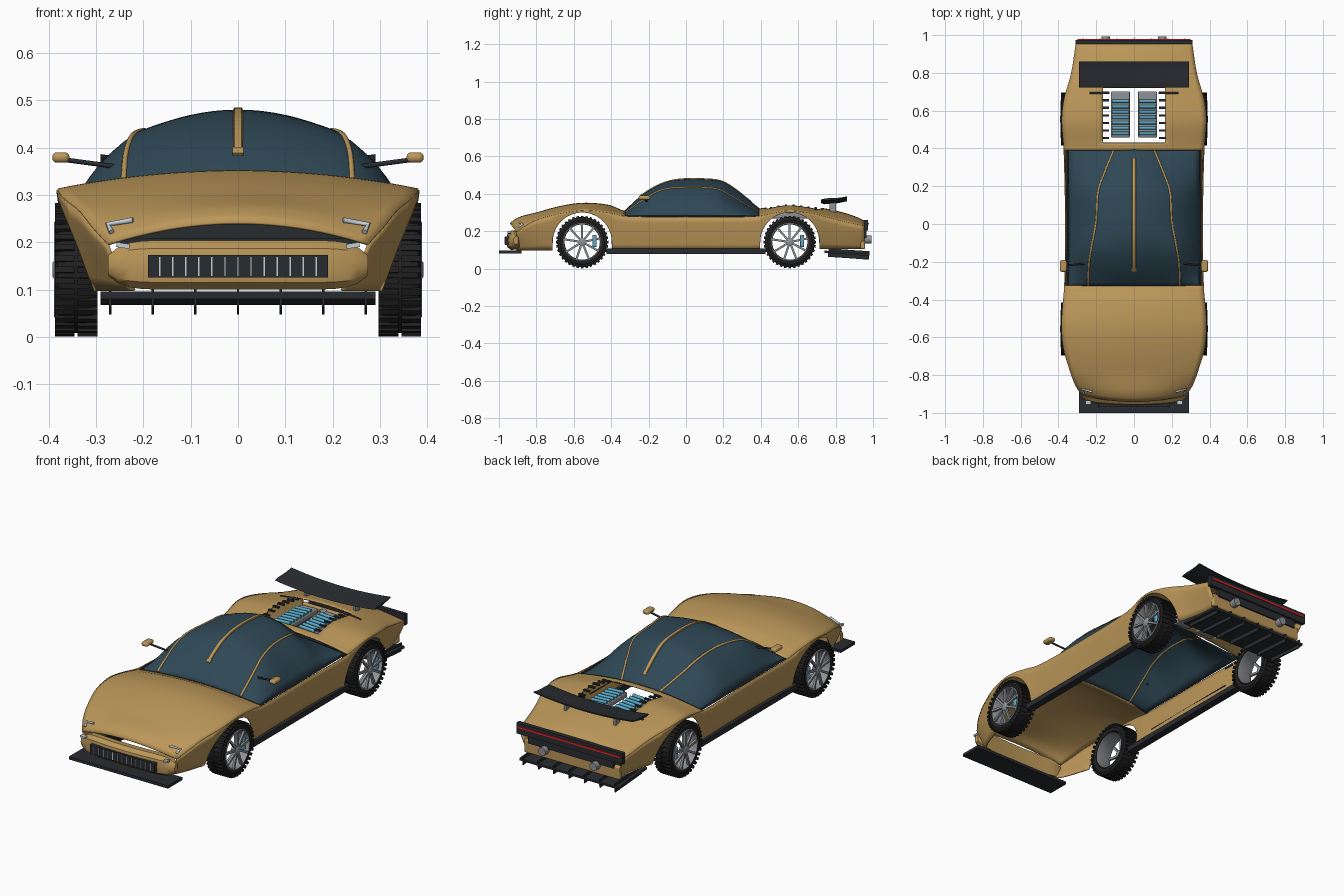
import bpy, math
from mathutils import Vector, Matrix

if "Cube" in bpy.data.objects:
    bpy.data.objects.remove(bpy.data.objects["Cube"])


def material(name, rgb):
    m = bpy.data.materials.new(name)
    m.diffuse_color = (*rgb, 1)
    m.use_nodes = True
    m.node_tree.nodes["Principled BSDF"].inputs["Base Color"].default_value = m.diffuse_color
    return m


GOLD = material("gold_paint", (.50, .31, .10))
GLASS = material("tinted_glass", (.028, .065, .092))
DARK = material("dark_trim", (.022, .025, .03))
RUBBER = material("rubber", (.015, .015, .016))
BLUE = material("blue_metal", (.10, .40, .56))
RED = material("red_lamp", (.75, .02, .02))
SILVER = material("silver", (.55, .62, .66))
GREY = material("grey_metal", (.28, .29, .31))


def curve(*pts):
    """Smooth interpolating function through (t, value) points."""
    def slope(i):
        a, b = pts[max(i - 1, 0)], pts[min(i + 1, len(pts) - 1)]
        return (b[1] - a[1]) / (b[0] - a[0])

    def f(t):
        t = min(max(t, pts[0][0]), pts[-1][0])
        i = next(k for k in range(len(pts) - 1) if t <= pts[k + 1][0])
        (t0, v0), (t1, v1) = pts[i], pts[i + 1]
        h = t1 - t0
        s = (t - t0) / h
        return ((2*s**3 - 3*s*s + 1)*v0 + (s**3 - 2*s*s + s)*h*slope(i)
                + (3*s*s - 2*s**3)*v1 + (s**3 - s*s)*h*slope(i + 1))
    return f


def mesh(name, verts, faces, mat, smooth=True):
    me = bpy.data.meshes.new(name)
    me.from_pydata([tuple(v) for v in verts], [], faces)
    me.materials.append(mat)
    ob = bpy.data.objects.new(name, me)
    bpy.context.collection.objects.link(ob)
    if smooth:
        bpy.ops.object.select_all(action='DESELECT')
        ob.select_set(True)
        bpy.context.view_layer.objects.active = ob
        bpy.ops.object.shade_smooth_by_angle(angle=math.radians(35))
    return ob


def sheet(name, rows, mat, thick=.006, hole=None, closed=False):
    """Skin a list of point rows; hole(x, y) drops faces by their centre."""
    n, verts, faces = len(rows[0]), [p for r in rows for p in r], []
    for i in range(len(rows) - 1):
        for j in range(n if closed else n - 1):
            k = (j + 1) % n
            f = (i*n + j, i*n + k, (i + 1)*n + k, (i + 1)*n + j)
            cx, cy = (sum(verts[v][a] for v in f) / 4 for a in (0, 1))
            if not (hole and hole(cx, cy)):
                faces.append(f)
    if closed:
        faces += [tuple(range(n))[::-1], tuple(range(len(verts) - n, len(verts)))]
    ob = mesh(name, verts, faces, mat)
    if thick:
        s = ob.modifiers.new("thickness", 'SOLIDIFY')
        s.thickness, s.offset = thick, 0
    return ob


def box(name, c, size, mat, rot=(0, 0, 0), bevel=0):
    v = [Vector((x, y, z)) for x in (-.5, .5) for y in (-.5, .5) for z in (-.5, .5)]
    f = [(0, 1, 3, 2), (4, 6, 7, 5), (0, 4, 5, 1), (2, 3, 7, 6), (0, 2, 6, 4), (1, 5, 7, 3)]
    ob = mesh(name, [p * Vector(size) for p in v], f, mat, bevel > 0)
    ob.location, ob.rotation_euler = c, rot
    if bevel:
        b = ob.modifiers.new("round", 'BEVEL')
        b.width, b.segments = bevel, 4
    return ob


def tube(name, pts, r, mat):
    cu = bpy.data.curves.new(name, 'CURVE')
    cu.dimensions, cu.bevel_depth, cu.bevel_resolution, cu.use_fill_caps = '3D', r, 2, True
    sp = cu.splines.new('POLY')
    sp.points.add(len(pts) - 1)
    for q, p in zip(sp.points, pts):
        q.co = (*p, 1)
    cu.materials.append(mat)
    ob = bpy.data.objects.new(name, cu)
    bpy.context.collection.objects.link(ob)
    return ob


def span(a, b, n):
    return [a + (b - a) * i / n for i in range(n + 1)]


# Body guide curves along y: half width, centre height, shoulder height
W = curve((-.94, .275), (-.88, .305), (-.8, .33), (-.65, .373), (-.5, .38), (-.33, .367), (0, .362),
          (.4, .37), (.55, .38), (.66, .368), (.8, .33), (.96, .305))
C = curve((-.94, .24), (-.9, .27), (-.79, .30), (-.68, .33), (-.55, .349), (-.41, .337), (-.32, .305),
          (.38, .318), (.54, .342), (.69, .326), (.79, .31), (.9, .278), (.96, .25))
E = curve((-.94, .195), (-.88, .228), (-.75, .275), (-.55, .31), (-.42, .298), (-.32, .28), (0, .277),
          (.38, .28), (.55, .308), (.7, .288), (.85, .25), (.96, .225))


def bow(y, u):
    return y + .035 * u * u * max(0, (-.8 - y) / .14)


def top(x, y):
    u = min(abs(x) / W(y), 1)
    return Vector((x, bow(y, u), C(y) - (C(y) - E(y)) * u * u))


# Hood and rear deck with engine opening
sheet("hood", [[top(W(y)*u, y) for u in span(-1, 1, 28)] for y in span(-.94, -.325, 30)], GOLD)
deck_y = span(.39, .43, 3) + span(.43, .72, 14)[1:] + span(.72, .955, 12)[1:]
deck = []
for y in deck_y:
    side = span(.165, W(y), 8)
    deck.append([top(x, y) for x in [-x for x in side[::-1]] + span(-.165, .165, 8)[1:-1] + side])
sheet("rear_deck", deck, GOLD, hole=lambda x, y: abs(x) < .165 and .43 < y < .72)

# Body sides with wheel arches
R, AX = .158, .142


def arch(yc):
    return [(yc - R*math.cos(a), AX + R*math.sin(a)) for a in span(0, math.pi, 28)]


low = ([(y, .098) for y in span(-.94, -.555 - R - .001, 10)] + arch(-.555)
       + [(y, .1) for y in span(-.555 + R + .001, .555 - R - .001, 24)] + arch(.555)
       + [(y, .105) for y in span(.555 + R + .001, .955, 10)])
for s, tag in ((1, "right"), (-1, "left")):
    rows = []
    for y, zb in low:
        lean = .055 if abs(y) > .6 else .03 + .025 * max(0, (abs(y) - .4) / .2)
        row = []
        for t in span(0, 1, 6):
            z = E(y) + (zb - E(y)) * t
            k = (E(y) - z) / (E(y) - .1)
            row.append((s * (W(y) - lean * k ** 1.3), bow(y, 1), z))
        rows.append(row)
    sheet("body_side_" + tag, rows, GOLD)
    box("side_skirt_" + tag, (s*.335, 0, .093), (.04, .85, .028), DARK)
    box("door_crease_" + tag, (s*.342, .02, .15), (.006, .58, .003), DARK)
    box("door_handle_" + tag, (s*.363, .315, .264), (.006, .06, .008), DARK)

# Glass canopy: crown, rail half width, rail height
GC = curve((-.33, .305), (-.25, .38), (-.17, .433), (-.09, .465), (0, .477), (.1, .476), (.19, .465),
           (.26, .425), (.33, .37), (.395, .318))
GX = curve((-.33, .243), (-.2, .237), (-.12, .224), (.016, .2), (.17, .19), (.26, .16), (.395, .105))
GZ = curve((-.33, .295), (-.28, .33), (-.2, .385), (-.12, .422), (.016, .434), (.17, .423), (.26, .375),
           (.395, .298))
rows = []
for y in span(-.33, .395, 36):
    half = [(GX(y)*u, y, GC(y) - (GC(y) - GZ(y))*u*u) for u in span(0, 1, 8)]
    for t in span(0, 1, 6)[1:]:
        bulge = .06 * (GZ(y) - .278) * math.sin(math.pi * t)
        half.append((GX(y) + (.348 - GX(y))*t + bulge, y, GZ(y) + (.278 - GZ(y))*t + bulge))
    rows.append([(-x, y, z) for x, y, z in half[:0:-1]] + half)
sheet("canopy_glass", rows, GLASS, .004)
for s, tag in ((1, "right"), (-1, "left")):
    tube("roof_rail_" + tag, [(s*GX(y), y, GZ(y) + .001) for y in span(-.325, .39, 30)], .006, GOLD)
    tube("window_sill_" + tag, [(s*.352, y, .278) for y in span(-.33, .4, 4)], .005, DARK)
    # Mirrors
    tube("mirror_stalk_" + tag, [(s*.26, -.21, .36), (s*.365, -.22, .374)], .005, DARK)
    box("mirror_" + tag, (s*.374, -.222, .379), (.036, .062, .022), GOLD, bevel=.01)
    # Headlamps
    a, b = top(s*.222, -.9), top(s*.275, -.89)
    up = Vector((0, -.003, .006))
    tube("headlamp_" + tag, [a + up, b + up, b + up + Vector((-s*.008, -.022, -.016))], .006, SILVER)
    box("fog_lamp_" + tag, (s*.243, -.945, .193), (.028, .02, .01), SILVER, (0, -s*.15, 0))
    # Exhausts
    tube("exhaust_" + tag, [(s*.15, .9, .155), (s*.15, .992, .155)], .022, GREY)
    # Wing struts and engine banks
    box("wing_strut_" + tag, (s*.145, .785, .325), (.014, .035, .07), GREY)
    box("engine_bank_" + tag, (s*.072, .58, .285), (.1, .245, .03), GREY, (0, s*.06, 0), .008)
    for i, y in enumerate(span(.48, .65, 6)):
        tube(f"intake_{tag}_{i}", [(s*.027, y, .306), (s*.117, y, .301)], .009, BLUE)
    for i, y in enumerate(span(.455, .695, 6)):
        box(f"louvre_{tag}_{i}", (s*.15, y, top(.15, y).z + .003), (.036, .012, .008), DARK)
    tube("deck_rod_" + tag, [(s*.13, .693, .325), (s*.235, .693, .312)], .006, DARK)

# Roof stripe
sheet("roof_stripe", [[(x, y, GC(y) + h) for x, h in ((-.01, 0), (-.007, .006), (.007, .006), (.01, 0))]
                      for y in span(-.25, .35, 30)], GOLD, .002)
box("stripe_tip", (0, -.24, .39), (.024, .02, .012), GOLD, (.7, 0, 0))

# Front bumper, grille, splitter
sec = [(-.955, .115), (-.962, .15), (-.955, .187), (-.935, .204), (-.9, .2), (-.9, .104), (-.935, .1)]
rows = []
for u in span(-1, 1, 24):
    k = (1 - abs(u) ** 10 * .6)
    rows.append([(u*.275, -.93 + (y + .93)*k + .02*u*u, .15 + (z - .15)*k) for y, z in sec])
sheet("front_bumper", rows, GOLD, 0, closed=True)
box("grille", (0, -.953, .149), (.38, .03, .048), DARK)
for i, x in enumerate(span(-.165, .165, 12)):
    box(f"grille_slat_{i}", (x, -.969, .149), (.003, .004, .04), SILVER)
box("front_splitter", (0, -.94, .088), (.58, .12, .015), DARK)

# Tail panel, lamp strip, rear bumper, diffuser
box("tail_panel", (0, .963, .232), (.62, .022, .058), DARK)
box("tail_lamp_strip", (0, .976, .24), (.6, .006, .009), RED)
box("tail_mesh", (0, .955, .185), (.5, .02, .045), DARK)
box("rear_bumper", (0, .945, .14), (.56, .025, .07), GOLD, bevel=.008)
box("diffuser", (0, .86, .082), (.58, .24, .012), DARK, (-.07, 0, 0))
for i, x in enumerate(span(-.27, .27, 6)):
    box(f"diffuser_fin_{i}", (x, .87, .078), (.005, .22, .045), DARK, (-.07, 0, 0))

# Rear wing, ends raised
foil = [(.722, .0), (.75, .006), (.79, .007), (.83, .01), (.86, .016), (.86, .01), (.8, -.003), (.74, -.006)]
sheet("rear_wing", [[(.29*u, y, .35 + .02*u*u + z) for y, z in foil] for u in span(-1, 1, 20)],
      DARK, 0, closed=True)


# Wheels: tyre, lugs, rim, spokes, caliper
def lathe(name, prof, mat, n=48):
    rows = [[(x, r*math.cos(a), r*math.sin(a)) for x, r in prof]
            for a in span(0, 2*math.pi, n)]
    return sheet(name, rows, mat, 0)


for s, sx in ((1, "right"), (-1, "left")):
    for yc, sy in ((-.555, "front"), (.555, "rear")):
        tag, o = f"{sy}_{sx}", Vector((s*.342, yc, AX))
        tyre = [(-.042, .1), (-.045, .118), (-.038, .131), (-.02, .134), (.02, .134), (.038, .131),
                (.045, .118), (.042, .1), (-.042, .1)]
        rim = [(-.042, .1), (.044, .103), (.047, .098), (.04, .094), (-.042, .095)]
        hub = [(.02, 0), (.02, .02), (.046, .02), (.05, .014), (.05, 0)]
        for nm, prof, mat in (("tyre", tyre, RUBBER), ("rim", rim, GREY), ("hub", hub, GREY)):
            lathe(f"{nm}_{tag}", [(s*x, r) for x, r in prof], mat).location = o
        for i in range(36):
            a = i * math.tau / 36
            for k in (-1, 1):
                box(f"tread_{tag}_{i}_{k}", o + Vector((k*.024, math.cos(a)*.134, math.sin(a)*.134)),
                    (.042, .013, .012), RUBBER, (a, 0, 0)).rotation_euler.x += math.pi / 2 + k*.1
        for i in range(9):
            a = i * math.tau / 9 + .2
            box(f"spoke_{tag}_{i}", o + Vector((s*.041, math.cos(a)*.057, math.sin(a)*.057)),
                (.012, .082, .011), GREY, (a, 0, 0))
        box("caliper_" + tag, o + Vector((s*.025, .066, .006)), (.03, .022, .065), BLUE, bevel=.005)
